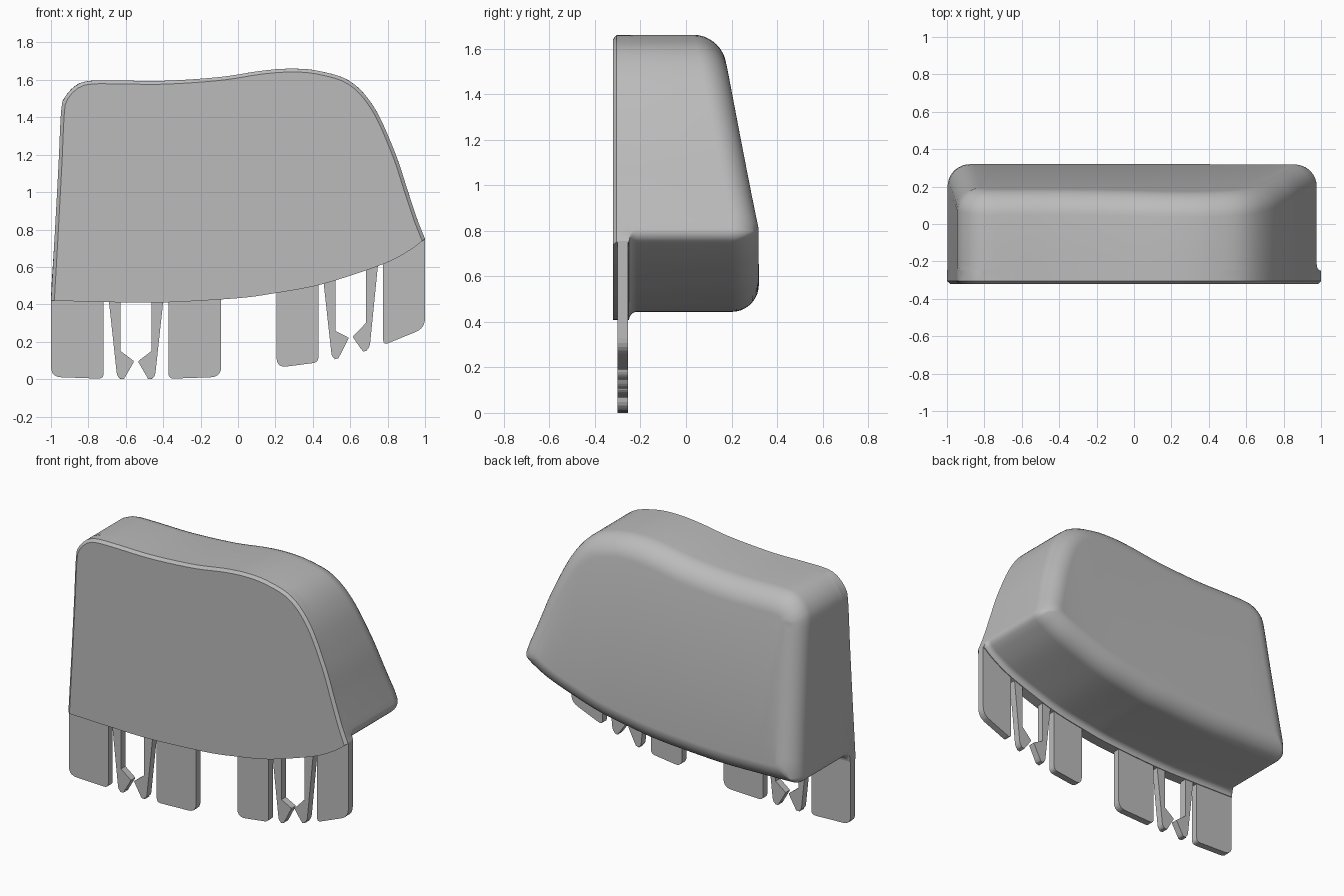
import bpy, bmesh, math
from mathutils import Vector

if "Cube" in bpy.data.objects:
    bpy.data.objects.remove(bpy.data.objects["Cube"], do_unlink=True)

grey = bpy.data.materials.new("plain grey")
grey.use_nodes = True
grey.diffuse_color = (0.5, 0.5, 0.5, 1)
grey.node_tree.nodes["Principled BSDF"].inputs["Base Color"].default_value = (0.5, 0.5, 0.5, 1)

# Profile control points (x, z) of the upper and lower outline
TOP = [(-1, .42), (-.98, .77), (-.96, 1.14), (-.945, 1.44), (-.923, 1.512), (-.863, 1.573),
       (-.79, 1.595), (-.65, 1.597), (-.4, 1.595), (-.1, 1.615), (.12, 1.648), (.28, 1.66),
       (.43, 1.648), (.6, 1.592), (.73, 1.45), (.84, 1.21), (.91, 1.0), (.96, .85), (1, .75)]
BOTTOM = [(-1, .42), (-.7, .412), (-.4, .41), (0, .433), (.2, .46), (.42, .5),
          (.62, .56), (.8, .625), (.92, .69), (1, .75)]
N, FAN = 96, 5
FRONT, BACK, FLANGE = -.32, .32, -.25
LIFT, FILLET, CORNER = .035, .12, .05


def spline(points, steps=10):
    p = [Vector(q) for q in points]
    p = [2 * p[0] - p[1]] + p + [2 * p[-1] - p[-2]]
    out = []
    for a, b, c, d in zip(p, p[1:], p[2:], p[3:]):
        for k in range(steps):
            t = k / steps
            out.append(.5 * (2 * b + (c - a) * t + (2 * a - 5 * b + 4 * c - d) * t * t
                             + (3 * b - a - 3 * c + d) * t ** 3))
    return out + [p[-2]]


def tangents(pts):
    last = len(pts) - 1
    return [(pts[min(i + 1, last)] - pts[max(i - 1, 0)]).normalized() for i in range(last + 1)]


def side(t, sign):
    return Vector((t.y, -t.x)) * sign


def resample(pts, fractions):
    dist = [0]
    for a, b in zip(pts, pts[1:]):
        dist.append(dist[-1] + (b - a).length)
    out, i = [], 0
    for f in fractions:
        s = f * dist[-1]
        while i < len(pts) - 2 and dist[i + 1] < s:
            i += 1
        out.append(pts[i].lerp(pts[i + 1], (s - dist[i]) / max(dist[i + 1] - dist[i], 1e-9)))
    return out


def height(chain, x):
    for a, b in zip(chain, chain[1:]):
        if a.x <= x <= b.x:
            return a.y + (b.y - a.y) * (x - a.x) / max(b.x - a.x, 1e-9)
    return chain[0].y if x < chain[0].x else chain[-1].y


top_curve, bottom_curve = spline(TOP), spline(BOTTOM)
even = [i / (N - 1) for i in range(N)]
# Lower points sit roughly below the upper ones
lower = [.8 * (p.x + 1) / 2 + .2 * f for p, f in zip(resample(top_curve, even), even)]


def ring(d_top, d_bottom, radius, lift):
    """Outline inset by the given distances, with its two sharp corners rounded."""
    tip = (1 - .4 * lift, .75 + .75 * lift)
    chains = [spline([(-1, .42 + lift)] + TOP[1:-1] + [tip]),
              spline([(x, z + lift) for x, z in BOTTOM[:-1]] + [tip])]
    tans = [tangents(c) for c in chains]
    inset = [d_top + radius, d_bottom + radius]
    corners = []
    for e in (0, -1):
        n, m = side(tans[0][e], 1), side(tans[1][e], -1)
        c = n.dot(m)
        corners.append(chains[0][e] + (n * (inset[0] - c * inset[1])
                                       + m * (inset[1] - c * inset[0])) / (1 - c * c))
    result, ends = [], []
    for chain, tan, d, sign, fr in zip(chains, tans, inset, (1, -1), (even, lower)):
        moved = [p + side(t, sign) * d for p, t in zip(chain, tan)]
        kept = [p for p in moved if (p - corners[0]).dot(tan[0]) > .002
                and (p - corners[1]).dot(tan[-1]) < -.002]
        core = resample([corners[0]] + kept + [corners[1]], fr)
        normals = [side(t, -sign) for t in tangents(core)]
        ends.append((normals[0], normals[-1]))
        result.append([p + n * radius for p, n in zip(core, normals)])

    def fan(e):
        a, b = ends[0][e], ends[1][e]
        return [corners[e] + a.lerp(b, (k + 1) / (FAN + 1)).normalized() * radius for k in range(FAN)]
    return result[0] + fan(1) + result[1][::-1] + fan(0)[::-1]


def back_depth(p):
    """Depth of the sloping back panel."""
    zt = height(top_curve, min(max(p.x, -.82), .98))
    zb = height(bottom_curve, p.x) + LIFT + FILLET
    u = min(max((p.y - zb) / max(zt - zb, .05), 0), 1)
    return BACK - .2 * max(zt - .84, 0) * u


def finish(name, bm):
    bmesh.ops.remove_doubles(bm, verts=bm.verts, dist=1e-5)
    bmesh.ops.recalc_face_normals(bm, faces=bm.faces)
    mesh = bpy.data.meshes.new(name)
    bm.to_mesh(mesh)
    bm.free()
    mesh.materials.append(grey)
    obj = bpy.data.objects.new(name, mesh)
    bpy.context.collection.objects.link(obj)
    return obj


# Cover: chamfered front, thin flange, filleted body and rounded sloping back
layers = []


def flat_layer(y, pts):
    layers.append([(p.x, y, p.y) for p in pts])


flat_layer(FRONT, ring(.018, 0, 0, 0))
flat_layer(FRONT + .015, ring(0, 0, 0, 0))
for k in range(6):
    a = math.pi / 2 * k / 5
    flat_layer(FLANGE + LIFT * (1 - math.cos(a)), ring(0, 0, CORNER * math.sin(a), LIFT * math.sin(a)))
for k in range(10):
    a = math.pi / 2 * k / 9
    d = FILLET * (1 - math.cos(a))
    layers.append([(p.x, back_depth(p) - FILLET * (1 - math.sin(a)), p.y)
                   for p in ring(d, d, max(CORNER - d, 0), LIFT)])

bm = bmesh.new()
rows = [[bm.verts.new(co) for co in layer] for layer in layers]
count = len(rows[0])
for r, s in zip(rows, rows[1:]):
    for i in range(count):
        j = (i + 1) % count
        bm.faces.new((r[i], r[j], s[j], s[i]))
for r in (rows[0], rows[-1]):
    upper, under = r[:N], r[N + FAN:2 * N + FAN][::-1]
    for i in range(N - 1):
        bm.faces.new((upper[i], upper[i + 1], under[i + 1], under[i]))
cover = finish("cover", bm)
bpy.ops.object.select_all(action='DESELECT')
cover.select_set(True)
bpy.context.view_layer.objects.active = cover
bpy.ops.object.shade_smooth_by_angle(angle=math.radians(30))


def rounded(corners):
    """Polygon from (x, z, radius) corners."""
    out = []
    for i, (x, z, r) in enumerate(corners):
        p = Vector((x, z))
        if not r:
            out.append(p)
            continue
        a = p + (Vector(corners[i - 1][:2]) - p).normalized() * r
        b = p + (Vector(corners[(i + 1) % len(corners)][:2]) - p).normalized() * r
        out += [a.lerp(p, t / 5).lerp(p.lerp(b, t / 5), t / 5) for t in range(6)]
    return out


def plate(name, corners, centre, sign, rise):
    """Thin upright plate below the flange; None marks the flange edge."""
    shaped = []
    for d, z, r in corners:
        x = centre + sign * d
        shaped.append((x, height(bottom_curve, x) + .004 if z is None else z + rise(x), r))
    bm = bmesh.new()
    face = bm.faces.new([bm.verts.new((p.x, -.3, p.y)) for p in rounded(shaped)])
    new = bmesh.ops.extrude_face_region(bm, geom=[face])
    bmesh.ops.translate(bm, vec=(0, .045, 0), verts=[v for v in new["geom"] if isinstance(v, bmesh.types.BMVert)])
    finish(name, bm)


PRONG = [(.145, None, 0), (.1, 0, .035), (.065, 0, .025), (.01, .095, .008), (.082, .15, 0), (.082, None, 0)]


def flat_rise(x):
    return 0


def curved_rise(x):
    return .055 + .15 * (x - .25) + .165 * (x - .25) ** 2


# Two mirrored sets of tabs and snap prongs
for group, centre, outer, rise in (("right", -.545, .455, flat_rise), ("left", .603, .397, curved_rise)):
    tab = [(outer, None, 0), (outer, .012, .055), (.173, .002, .03), (.173, None, 0)]
    for half, sign in (("inner" if group == "left" else "outer", -1),
                       ("outer" if group == "left" else "inner", 1)):
        plate(f"{group}_{half}_tab", tab, centre, sign, rise)
        plate(f"{group}_{half}_prong", PRONG, centre, sign, rise)
